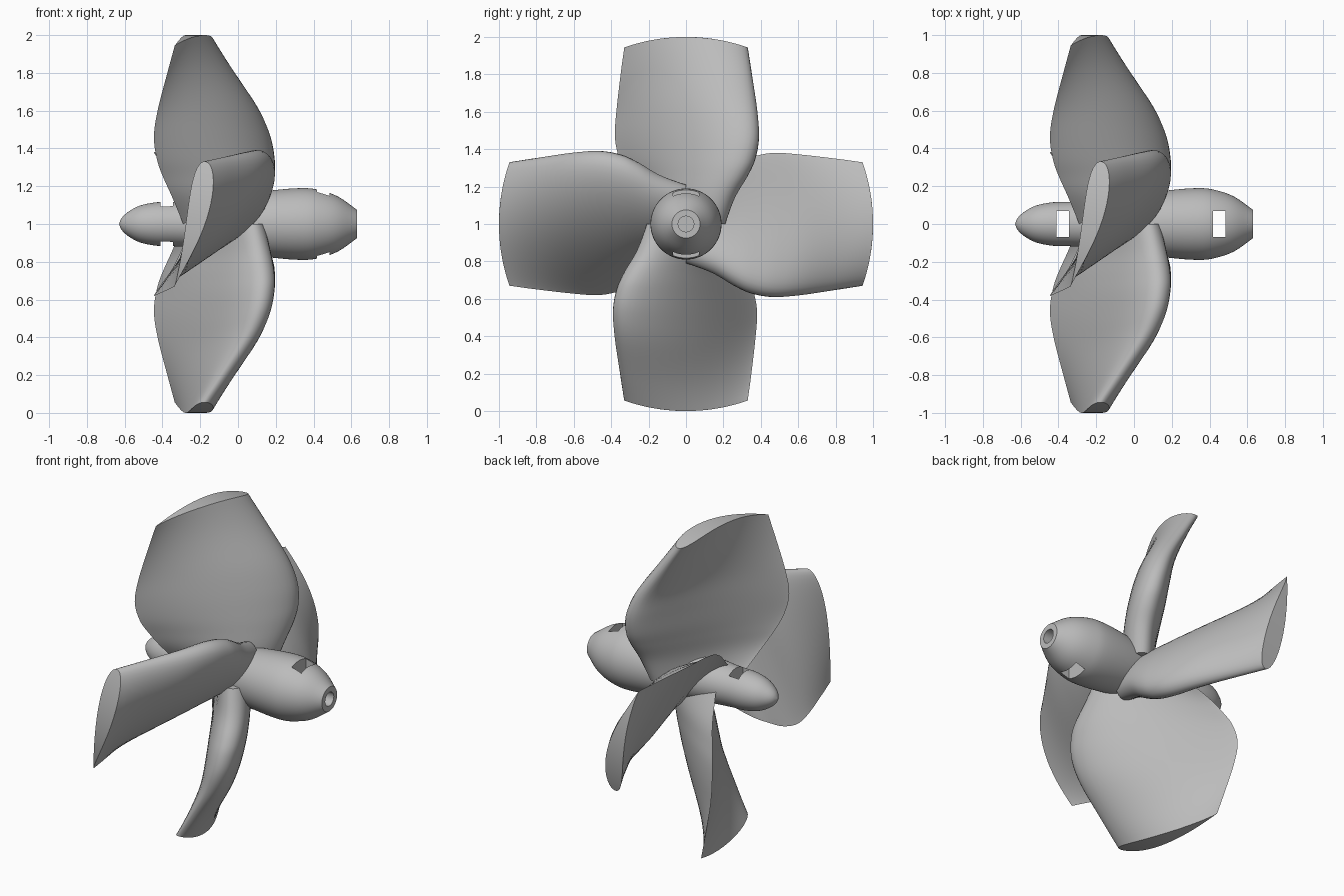
import bpy, bmesh, math
from mathutils import Matrix, Vector

cube = bpy.data.objects.get("Cube")
if cube:
    bpy.data.objects.remove(cube, do_unlink=True)

# One plain grey metal
metal = bpy.data.materials.new("grey_metal")
metal.use_nodes = True
grey = (0.5, 0.5, 0.5, 1)
metal.diffuse_color = grey
metal.node_tree.nodes["Principled BSDF"].inputs["Base Color"].default_value = grey


def make_object(name, bm):
    bmesh.ops.recalc_face_normals(bm, faces=bm.faces)
    mesh = bpy.data.meshes.new(name)
    bm.to_mesh(mesh)
    bm.free()
    mesh.materials.append(metal)
    obj = bpy.data.objects.new(name, mesh)
    bpy.context.collection.objects.link(obj)
    return obj


def select_only(obj):
    bpy.ops.object.select_all(action='DESELECT')
    obj.select_set(True)
    bpy.context.view_layer.objects.active = obj


def smooth(obj, degrees=35):
    select_only(obj)
    bpy.ops.object.shade_smooth_by_angle(angle=math.radians(degrees))


def spline(points, steps):
    """Smooth curve through points of any dimension."""
    pts = [Vector(p) for p in points]
    pts = [2 * pts[0] - pts[1]] + pts + [2 * pts[-1] - pts[-2]]
    out = []
    for a, b, c, d in zip(pts, pts[1:], pts[2:], pts[3:]):
        for k in range(steps):
            t = k / steps
            out.append(b + (c - a) * (t / 2)
                       + (2 * a - 5 * b + 4 * c - d) * (t * t / 2)
                       + (3 * b - a - 3 * c + d) * (t ** 3 / 2))
    return out + [pts[-2]]


# Hub: turned body along x with a recessed end bore
outer = [(-0.63, 0), (-0.615, 0.033), (-0.58, 0.065), (-0.52, 0.097),
         (-0.43, 0.115), (-0.3, 0.12), (-0.05, 0.145), (0.18, 0.178),
         (0.34, 0.19), (0.43, 0.18), (0.53, 0.145), (0.63, 0.075)]
bore = [(0.63, 0.042), (0.53, 0.042), (0.53, 0)]
bm = bmesh.new()
verts = [bm.verts.new((p[0], 0, p[1])) for p in spline(outer, 4) + bore]
edges = [bm.edges.new(pair) for pair in zip(verts, verts[1:])]
bmesh.ops.spin(bm, geom=verts + edges, cent=(0, 0, 0), axis=(1, 0, 0),
               angle=math.tau, steps=64)
bmesh.ops.remove_doubles(bm, verts=bm.verts, dist=0.0002)
hub = make_object("hub", bm)

# Two slots cut vertically through the hub
bm = bmesh.new()
for x in (-0.378, 0.452):
    place = Matrix.Translation((x, 0, 0)) @ Matrix.Diagonal((0.066, 0.14, 0.8, 1))
    bmesh.ops.create_cube(bm, size=1, matrix=place)
cutter = make_object("slot_cutter", bm)
cutter.hide_render = True
cut = hub.modifiers.new("slots", 'BOOLEAN')
cut.operation = 'DIFFERENCE'
cut.solver = 'EXACT'
cut.object = cutter
select_only(hub)
bpy.ops.object.modifier_apply(modifier=cut.name)
bpy.data.objects.remove(cutter, do_unlink=True)
hub.location.z = 1
smooth(hub)

# Blade stations: span, leading y, x, trailing y, x, camber, thickness
stations = [(0, 0.185, 0.12, -0.12, -0.29, 0.04, 0.17),
            (0.15, 0.245, 0.15, -0.24, -0.35, 0.04, 0.19),
            (0.27, 0.312, 0.167, -0.31, -0.4, 0.04, 0.205),
            (0.37, 0.355, 0.165, -0.355, -0.43, 0.04, 0.21),
            (0.5, 0.379, 0.14, -0.38, -0.445, 0.04, 0.2),
            (0.65, 0.374, 0.075, -0.372, -0.425, 0.037, 0.175),
            (0.85, 0.35, -0.062, -0.35, -0.375, 0.028, 0.14),
            (1, 0.33, -0.17, -0.33, -0.335, 0.025, 0.118)]
N = 24
NOSE, TAIL = 0.45, 1.25


def section(bm, station):
    """Airfoil rows, blunt at the leading edge and thin at the trailing one."""
    span, ly, lx, ty, tx, camber, thick = station
    lead, trail = Vector((lx, ly)), Vector((tx, ty))
    chord = lead - trail
    normal = Vector((chord.y, -chord.x)).normalized()
    peak = NOSE / (NOSE + TAIL)
    scale = thick / 2 / (peak ** NOSE * (1 - peak) ** TAIL)

    def point(t, side):
        half = side * scale * t ** NOSE * (1 - t) ** TAIL
        p = lead.lerp(trail, t) + normal * (camber * math.sin(math.pi * t) + half)
        return bm.verts.new((p.x, p.y, span * math.sqrt(1 - p.y ** 2)))

    ts = [(1 - math.cos(math.pi * i / N)) / 2 for i in range(N + 1)]
    front = [point(t, 1) for t in ts]
    back = [front[0]] + [point(t, -1) for t in ts[1:-1]] + [front[-1]]
    return front, back


def blade_mesh():
    bm = bmesh.new()
    rows = [section(bm, s) for s in spline(stations, 5)]
    for (f0, b0), (f1, b1) in zip(rows, rows[1:]):
        for low, high in ((f0, f1), (b0, b1)):
            for i in range(N):
                bm.faces.new((low[i], low[i + 1], high[i + 1], high[i]))
    # Root and tip caps
    for front, back in (rows[0], rows[-1]):
        for i in range(N):
            ring = (front[i], front[i + 1], back[i + 1], back[i])
            bm.faces.new(list(dict.fromkeys(ring)))
    return bm


# Four blades spaced evenly around the shaft
for k, name in enumerate(("top", "front", "bottom", "back")):
    blade = make_object(name + "_blade", blade_mesh())
    blade.rotation_euler.x = k * math.pi / 2
    blade.location.z = 1
    smooth(blade, 45)
